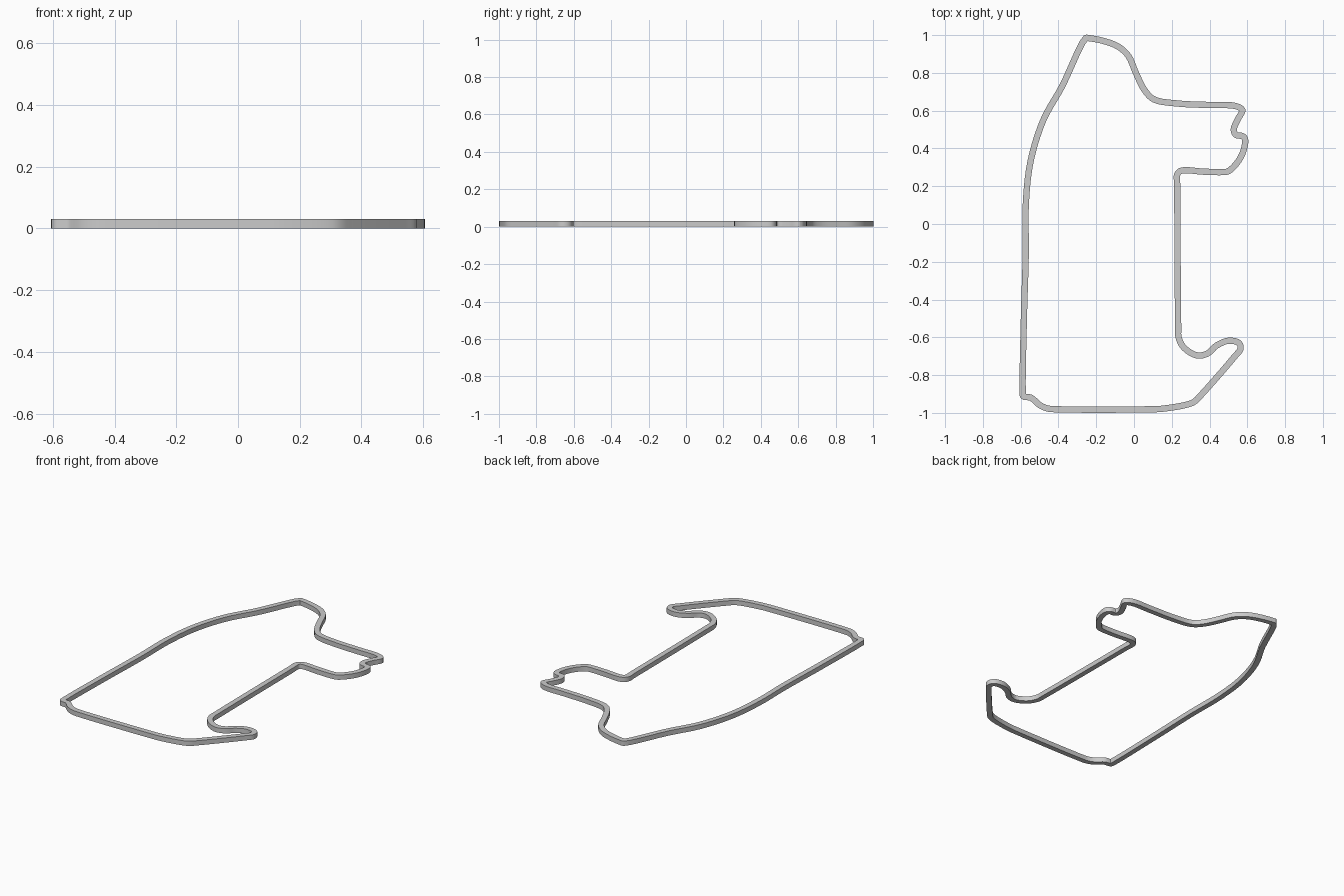
import bpy
import bmesh
from mathutils import Vector

default_cube = bpy.data.objects.get("Cube")
if default_cube:
    bpy.data.objects.remove(default_cube, do_unlink=True)

WIDTH = 0.033
HEIGHT = 0.03
STEPS = 5

# Centre line of the outline in hundredths, clockwise from the ear tip
EAR = [(-25.5, 98.4), (-24, 98.4), (-16.5, 97), (-8.5, 94), (-3, 89), (1, 80),
       (5.5, 71), (10.5, 66), (23, 63.8)]
SNOUT = [(40, 63), (54, 62.4), (57.3, 60.3), (55, 55.5), (52.8, 50),
         (54, 47.2), (57.5, 46.5), (58.8, 45), (58, 39), (55, 33), (50, 28)]
CHEST = [(47, 27.5), (37, 27.7), (25, 28.2), (22.9, 26.2), (22.9, 20),
         (23.4, -55), (23.6, -60), (26.5, -65.5), (33.5, -69.6)]
PAW = [(39, -68.5), (43.5, -64.5), (50, -61.8), (55.5, -63), (56.4, -66),
       (53, -70.5), (36, -90), (32, -94), (28.5, -95.5)]
BASE = [(15, -97.8), (8, -98.1), (-40, -98.1), (-46, -97.6), (-50, -95.8),
        (-54.5, -92), (-58.6, -91.2), (-58.9, -89)]
BACK = [(-58.3, -50), (-57.3, -15), (-57.3, 10), (-54.8, 33), (-48, 55), (-38, 73)]


def smooth_loop(points, steps):
    """Sample a closed centripetal spline through the points."""
    samples = []
    count = len(points)
    for i in range(count):
        a, b, c, d = (points[(i + k) % count] for k in (-1, 0, 1, 2))
        ab, bc, cd = ((q - p).length ** 0.5 for p, q in ((a, b), (b, c), (c, d)))
        start = ((b - a) / ab - (c - a) / (ab + bc) + (c - b) / bc) * bc
        end = ((c - b) / bc - (d - b) / (bc + cd) + (d - c) / cd) * bc
        for s in range(steps):
            t = s / steps
            u = 1 - t
            samples.append(b * (u * u * (1 + 2 * t)) + c * (t * t * (3 - 2 * t))
                           + start * (t * u * u) - end * (t * t * u))
    return samples


def mitre(path, i):
    """Sideways offset that keeps the band's width even at a bend."""
    before = (path[i] - path[i - 1]).normalized()
    after = (path[(i + 1) % len(path)] - path[i]).normalized()
    side_before = Vector((-before.y, before.x))
    side = (side_before + Vector((-after.y, after.x))).normalized()
    return side * (WIDTH / 2 / max(side.dot(side_before), 0.8))


def band(name, path, material):
    """Rectangular section swept round a closed flat path."""
    bm = bmesh.new()
    rings = []
    for i, p in enumerate(path):
        off = mitre(path, i)
        outer, inner = p + off, p - off
        section = ((outer, 0), (inner, 0), (inner, HEIGHT), (outer, HEIGHT))
        rings.append([bm.verts.new((q.x, q.y, z)) for q, z in section])
    for i, ring in enumerate(rings):
        following = rings[(i + 1) % len(rings)]
        for k in range(4):
            n = (k + 1) % 4
            bm.faces.new((ring[k], ring[n], following[n], following[k]))
    bmesh.ops.recalc_face_normals(bm, faces=bm.faces)
    mesh = bpy.data.meshes.new(name)
    bm.to_mesh(mesh)
    bm.free()
    mesh.materials.append(material)
    obj = bpy.data.objects.new(name, mesh)
    bpy.context.collection.objects.link(obj)
    return obj


# Plain grey material
grey = bpy.data.materials.new("light_grey")
grey.use_nodes = True
colour = (0.6, 0.6, 0.6, 1)
grey.diffuse_color = colour
grey.node_tree.nodes["Principled BSDF"].inputs["Base Color"].default_value = colour

# Dog-shaped outline band
outline = [Vector(p) / 100 for p in EAR + SNOUT + CHEST + PAW + BASE + BACK]
dog_outline = band("dog_outline", smooth_loop(outline, STEPS), grey)
bpy.context.view_layer.objects.active = dog_outline
dog_outline.select_set(True)
bpy.ops.object.shade_smooth_by_angle()
